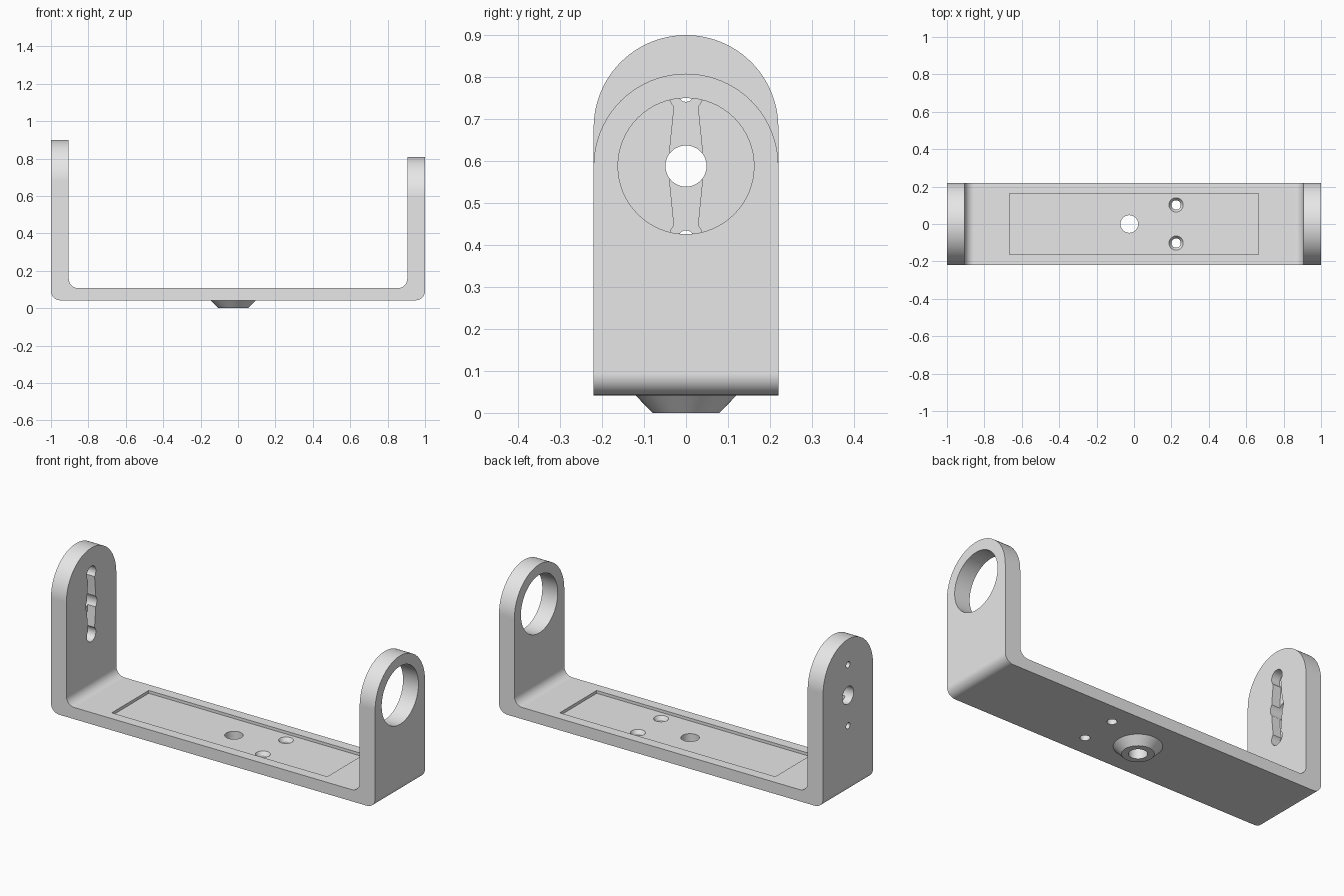
import bpy
import bmesh
from math import cos, sin, radians

cube = bpy.data.objects.get("Cube")
if cube:
    bpy.data.objects.remove(cube, do_unlink=True)

HALF_W = 0.22      # half depth of the bracket
ARM = 0.905        # inner face of each arm
FLOOR, TOP = 0.042, 0.107
PIVOT = 0.588      # height of the pivot axis
FILLET = 0.05
BOSS_X = -0.025

gray = bpy.data.materials.new("light gray")
gray.use_nodes = True
gray.diffuse_color = (0.8, 0.8, 0.8, 1)
gray.node_tree.nodes["Principled BSDF"].inputs["Base Color"].default_value = (0.8, 0.8, 0.8, 1)


def arc(cx, cy, r, start, end, steps=8):
    angles = [radians(start + (end - start) * i / steps) for i in range(steps + 1)]
    return [(cx + r * cos(a), cy + r * sin(a)) for a in angles]


def make_object(name, bm):
    bmesh.ops.recalc_face_normals(bm, faces=bm.faces)
    mesh = bpy.data.meshes.new(name)
    bm.to_mesh(mesh)
    bm.free()
    mesh.materials.append(gray)
    obj = bpy.data.objects.new(name, mesh)
    bpy.context.collection.objects.link(obj)
    return obj


def prism(name, points, axis, low, high):
    """Extrude a flat outline along x, y or z."""
    place = {"x": lambda a, b, d: (d, a, b),
             "y": lambda a, b, d: (a, d, b),
             "z": lambda a, b, d: (a, b, d)}[axis]
    bm = bmesh.new()
    ends = [[bm.verts.new(place(a, b, d)) for a, b in points] for d in (low, high)]
    for ring in ends:
        bm.faces.new(ring)
    for i in range(len(points)):
        j = (i + 1) % len(points)
        bm.faces.new((ends[0][i], ends[0][j], ends[1][j], ends[1][i]))
    return make_object(name, bm)


def disc(cx, cy, r, steps=48):
    return arc(cx, cy, r, 0, 360, steps)[:-1]


def frustum(name, x, y, low, high, r_low, r_high):
    bm = bmesh.new()
    bmesh.ops.create_cone(bm, cap_ends=True, segments=48, radius1=r_low,
                          radius2=r_high, depth=high - low)
    bmesh.ops.translate(bm, verts=bm.verts, vec=(x, y, (low + high) / 2))
    return make_object(name, bm)


def combine(target, tool, operation="DIFFERENCE"):
    mod = target.modifiers.new(operation.title(), "BOOLEAN")
    mod.operation = operation
    mod.solver = "EXACT"
    mod.object = tool
    bpy.context.view_layer.objects.active = target
    bpy.ops.object.modifier_apply(modifier=mod.name)
    bpy.data.objects.remove(tool, do_unlink=True)


# U-shaped body with rounded bends
outer, inner = 1 - FILLET, ARM - FILLET
profile = [(-1, 1)]
profile += arc(-outer, FLOOR + FILLET, FILLET, 180, 270)
profile += arc(outer, FLOOR + FILLET, FILLET, 270, 360)
profile += [(1, 1), (ARM, 1)]
profile += arc(inner, TOP + FILLET, FILLET, 0, -90)
profile += arc(-inner, TOP + FILLET, FILLET, 270, 180)
profile += [(-ARM, 1)]
bracket = prism("bracket", profile, "y", -HALF_W, HALF_W)

# Rounded arm tops, the left arm lower than the right one
for side, height in ((-1, 0.9), (1, 0.808)):
    c = height - HALF_W
    outline = [(-0.3, c)] + arc(0, c, HALF_W, 180, 0, 48) + [(0.3, c), (0.3, 1.2), (-0.3, 1.2)]
    low, high = sorted((side * 0.8, side * 1.1))
    combine(bracket, prism("arch_cutter", outline, "x", low, high))

# Large bearing opening in the lower arm
combine(bracket, prism("bearing_cutter", disc(0, PIVOT, 0.162, 64), "x", 0.8, 1.1))

# Horn-shaped pocket on the inner face of the taller arm
horn = arc(0, 0.17, 0.04, -45, 225, 24) + [(-0.038, 0.045), (-0.038, -0.045)]
horn += arc(0, -0.17, 0.04, 135, 405, 24) + [(0.038, -0.045), (0.038, 0.045)]
horn = [(y, z + PIVOT) for y, z in horn]
combine(bracket, prism("horn_cutter", horn, "x", -0.955, -0.8))

# Pivot hole and two screw holes through the taller arm
for offset, r in ((0, 0.049), (0.17, 0.017), (-0.17, 0.017)):
    combine(bracket, prism("arm_hole_cutter", disc(0, PIVOT + offset, r), "x", -1.1, -0.8))

# Shallow rectangular recess in the base
RECESS = TOP - 0.016
rect = [(-0.665, -0.163), (0.665, -0.163), (0.665, 0.163), (-0.665, 0.163)]
combine(bracket, prism("recess_cutter", rect, "z", RECESS, 0.2))

# Tapered boss below the base, with a hole through both
combine(bracket, frustum("boss", BOSS_X, 0, 0, 0.052, 0.08, 0.13), "UNION")
combine(bracket, prism("boss_hole_cutter", disc(BOSS_X, 0, 0.047), "z", -0.1, 0.2))

# Two countersunk screw holes in the base
for y in (-0.102, 0.102):
    combine(bracket, prism("screw_cutter", disc(0.225, y, 0.025), "z", -0.1, 0.2))
    combine(bracket, frustum("sink_cutter", 0.225, y, RECESS - 0.02, RECESS + 0.01, 0.025, 0.0445))

# Smooth the curved faces, keep the corners crisp
bpy.ops.object.select_all(action="DESELECT")
bracket.select_set(True)
bpy.context.view_layer.objects.active = bracket
bpy.ops.object.shade_smooth_by_angle(angle=radians(30))
weighted = bracket.modifiers.new("Weighted Normal", "WEIGHTED_NORMAL")
weighted.keep_sharp = True
